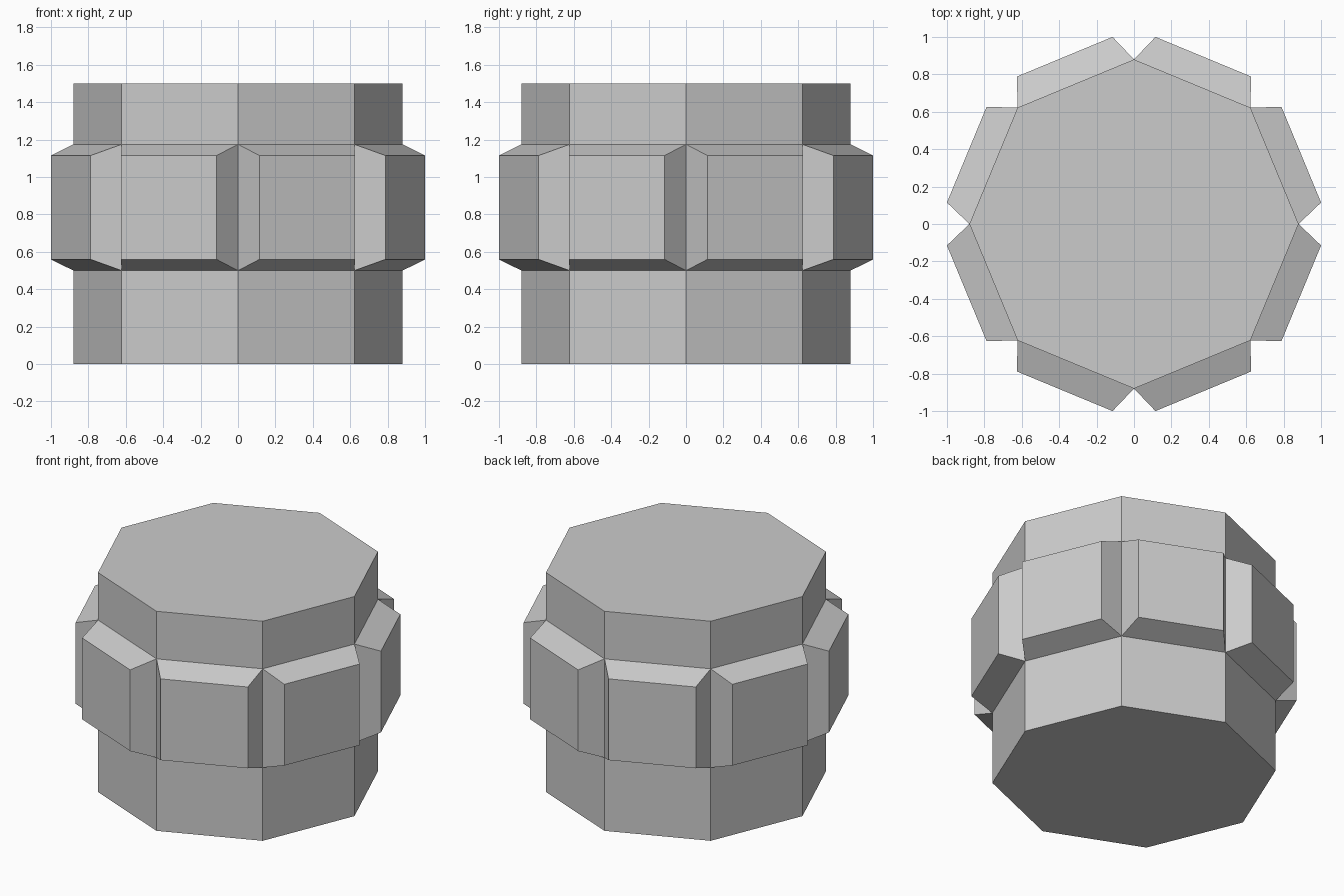
import bpy
import bmesh
from mathutils import Matrix, Vector

RADIUS, HEIGHT = 0.88, 1.5
BAND_LOW, BAND_HIGH = 0.5, 1.175

cube = bpy.data.objects.get("Cube")
if cube:
    bpy.data.objects.remove(cube, do_unlink=True)

# Plain grey material
grey = bpy.data.materials.new("light_grey")
grey.use_nodes = True
colour = (0.6, 0.6, 0.6, 1)
grey.diffuse_color = colour
grey.node_tree.nodes["Principled BSDF"].inputs["Base Color"].default_value = colour

# Octagonal drum with a corner on each axis
bm = bmesh.new()
bmesh.ops.create_cone(bm, cap_ends=True, segments=8, radius1=RADIUS, radius2=RADIUS,
                      depth=HEIGHT, matrix=Matrix.Translation((0, 0, HEIGHT / 2)))

# Cut the band that carries the raised panels
for z in (BAND_LOW, BAND_HIGH):
    bmesh.ops.bisect_plane(bm, geom=bm.verts[:] + bm.edges[:] + bm.faces[:],
                           plane_co=(0, 0, z), plane_no=Vector((0, 0, 1)))

# Raise one bevelled panel on every side of the band
bm.normal_update()
band = [f for f in bm.faces if abs(f.normal.z) < 0.5
        and BAND_LOW < f.calc_center_median().z < BAND_HIGH]
bmesh.ops.inset_individual(bm, faces=band, thickness=0.06, depth=0.155,
                           use_even_offset=True)
bmesh.ops.recalc_face_normals(bm, faces=bm.faces[:])

mesh = bpy.data.meshes.new("panelled_drum")
bm.to_mesh(mesh)
bm.free()
mesh.materials.append(grey)
drum = bpy.data.objects.new("panelled_drum", mesh)
bpy.context.collection.objects.link(drum)
